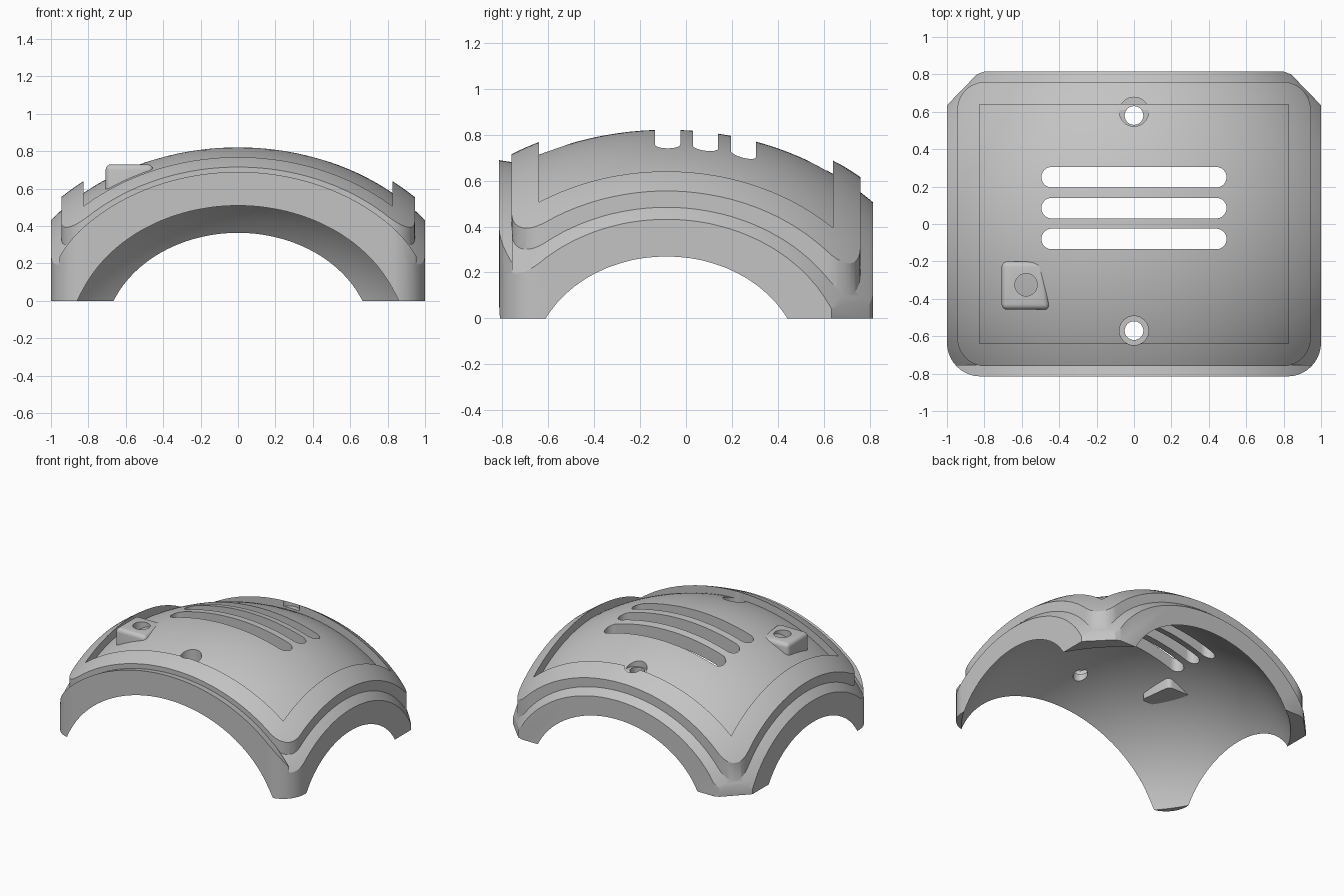
import bpy, bmesh, math

if "Cube" in bpy.data.objects:
    bpy.data.objects.remove(bpy.data.objects["Cube"])

CY, CZ = -0.085, -0.22      # common centre of all dome surfaces
PX, PY = 0.66, 0.69         # flattening of the domes


def new_object(name, bm):
    bmesh.ops.recalc_face_normals(bm, faces=bm.faces)
    mesh = bpy.data.meshes.new(name)
    bm.to_mesh(mesh)
    bm.free()
    ob = bpy.data.objects.new(name, mesh)
    bpy.context.collection.objects.link(ob)
    return ob


def prism(name, pts, z0, z1):
    bm = bmesh.new()
    lo = [bm.verts.new((x, y, z0)) for x, y in pts]
    hi = [bm.verts.new((x, y, z1)) for x, y in pts]
    bm.faces.new(lo)
    bm.faces.new(hi)
    n = len(pts)
    for i in range(n):
        j = (i + 1) % n
        bm.faces.new((lo[i], lo[j], hi[j], hi[i]))
    return new_object(name, bm)


def arc(cx, cy, r, a0, a1, n=10):
    angles = [math.radians(a0 + (a1 - a0) * i / n) for i in range(n + 1)]
    return [(cx + r * math.cos(a), cy + r * math.sin(a)) for a in angles]


def rounded_rect(w, h, r):
    pts = []
    for sx, sy, a in ((1, 1, 0), (-1, 1, 90), (-1, -1, 180), (1, -1, 270)):
        pts += arc(sx * (w - r), sy * (h - r), r, a, a + 90)
    return pts


def dome(name, level):
    bm = bmesh.new()
    bmesh.ops.create_uvsphere(bm, u_segments=128, v_segments=72, radius=1)
    s = math.sqrt(level)
    for v in bm.verts:
        v.co = (v.co.x * s / PX ** 0.5, v.co.y * s / PY ** 0.5 + CY, v.co.z * s + CZ)
    return new_object(name, bm)


def boolean(ob, tool, op):
    mod = ob.modifiers.new(op, 'BOOLEAN')
    mod.operation, mod.object, mod.solver = op, tool, 'EXACT'
    bpy.context.view_layer.objects.active = ob
    bpy.ops.object.modifier_apply(modifier=mod.name)
    bpy.data.objects.remove(tool)


# plan outline: rounded front corners, chamfered back corners
outline = ([(1, 0.635), (0.84, 0.80), (0.80, 0.815), (-0.80, 0.815), (-0.84, 0.80), (-1, 0.635)]
           + arc(-0.82, -0.635, 0.18, 180, 270) + arc(0.82, -0.635, 0.18, 270, 360))

# main shell body
shell = prism("shell", outline, 0, 1.2)
boolean(shell, dome("body_dome", 1.085), 'INTERSECT')

# raised frame around the recessed panel
frame = prism("frame", rounded_rect(0.945, 0.76, 0.15), 0.05, 1.2)
boolean(frame, prism("panel_opening", [(-.825, -.64), (.825, -.64), (.825, .64), (-.825, .64)], -1, 2), 'DIFFERENCE')
boolean(frame, dome("frame_dome", 1.19), 'INTERSECT')

# front lip, rising slightly toward the front edge
bm = bmesh.new()
rows = []
for i in range(65):
    x = -1.01 + 2.02 * i / 64
    z_in = math.sqrt(0.81 - PX * x * x) + CZ
    z_out = math.sqrt(0.827 - PX * x * x) + CZ
    rows.append([bm.verts.new(c) for c in ((x, -.755, 0), (x, -.755, z_in), (x, -.815, z_out), (x, -.815, 0))])
for a, b in zip(rows, rows[1:]):
    for k in range(4):
        m = (k + 1) % 4
        bm.faces.new((a[k], a[m], b[m], b[k]))
bm.faces.new(rows[0])
bm.faces.new(rows[-1])
lip = new_object("front_lip", bm)
boolean(lip, prism("lip_outline", outline, -0.5, 1.5), 'INTERSECT')

boolean(shell, frame, 'UNION')
boolean(shell, lip, 'UNION')
boolean(shell, dome("hollow", 0.90), 'DIFFERENCE')

# three ventilation slots
for y in (0.25, 0.085, -0.08):
    slot = [(px, py + y) for px, py in rounded_rect(0.495, 0.055, 0.0549)]
    boolean(shell, prism("slot_cutter", slot, 0.3, 1.2), 'DIFFERENCE')

# two screw holes with flat seats
for y, seat_y, z in ((0.58, 0.60, 0.645), (-0.57, -0.57, 0.675)):
    boolean(shell, prism("seat_cutter", arc(0, seat_y, 0.078, 0, 348.75, 31), z, 1.2), 'DIFFERENCE')
    boolean(shell, prism("hole_cutter", arc(0, y, 0.05, 0, 348.75, 31), 0.2, 1.2), 'DIFFERENCE')

# socket block with a blind round hole
block = prism("socket_block", [(-.708, -.458), (-.45, -.458), (-.482, -.2), (-.708, -.2)], 0.56, 0.73)
bm = bmesh.new()
bm.from_mesh(block.data)
edges = [e for e in bm.edges if max(v.co.z for v in e.verts) > 0.7]
bmesh.ops.bevel(bm, geom=edges, offset=0.03, segments=4, profile=0.5, affect='EDGES')
bm.to_mesh(block.data)
bm.free()
boolean(block, prism("socket_cutter", arc(-.577, -.325, 0.06, 0, 348.75, 31), 0.66, 1), 'DIFFERENCE')

# single grey finish, sharp edges kept
grey = bpy.data.materials.new("light_grey")
grey.diffuse_color = (0.55, 0.55, 0.55, 1)
grey.use_nodes = True
grey.node_tree.nodes["Principled BSDF"].inputs["Base Color"].default_value = grey.diffuse_color
for ob in (shell, block):
    ob.data.materials.clear()
    ob.data.materials.append(grey)
    for p in ob.data.polygons:
        p.material_index = 0
    bpy.ops.object.select_all(action='DESELECT')
    ob.select_set(True)
    bpy.context.view_layer.objects.active = ob
    bpy.ops.object.shade_smooth_by_angle(angle=math.radians(25))
